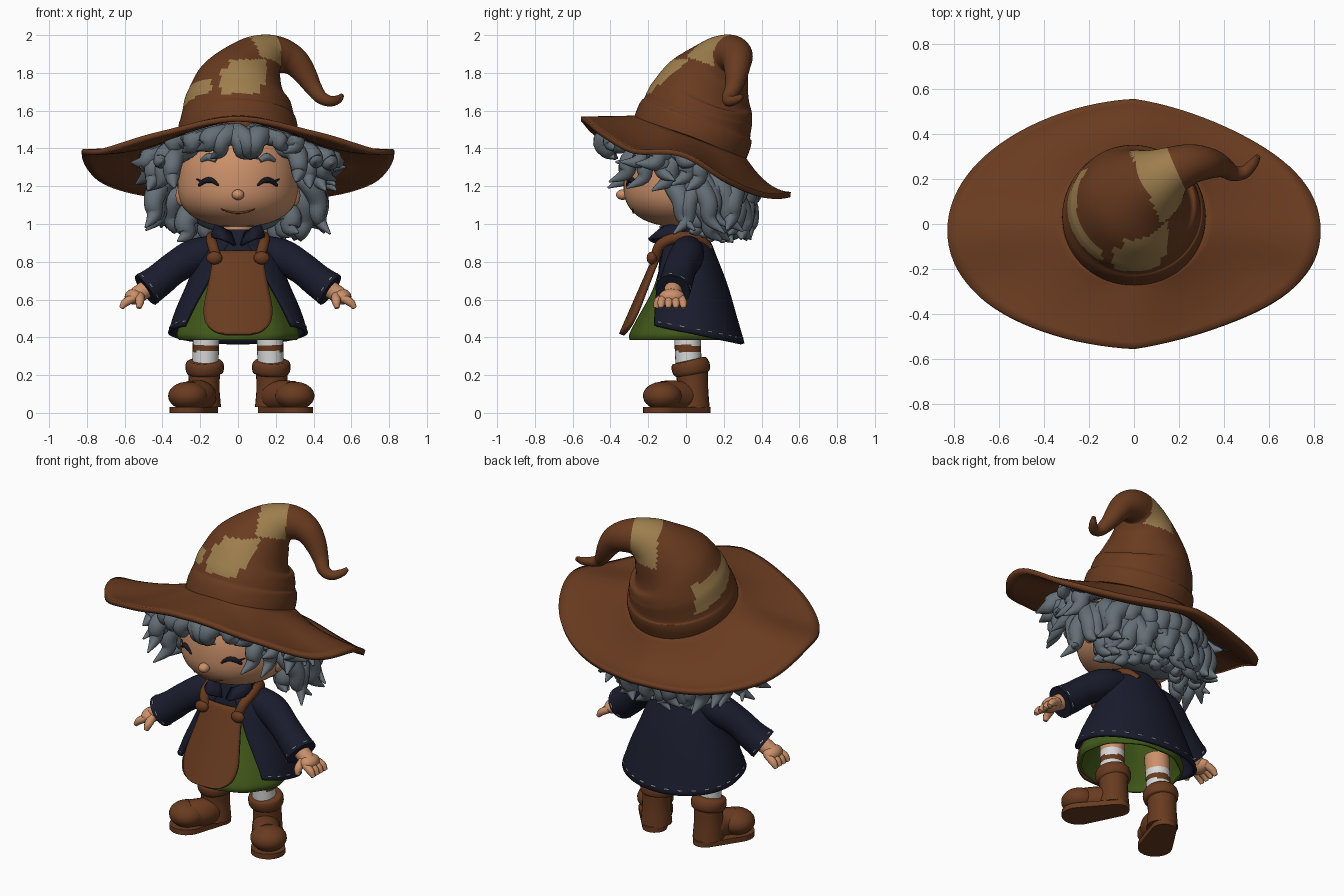
import bpy, bmesh, math, random
from math import sin, cos, pi, radians
from mathutils import Vector

if "Cube" in bpy.data.objects:
    bpy.data.objects.remove(bpy.data.objects["Cube"])

random.seed(4)


def material(name, rgb):
    m = bpy.data.materials.new(name)
    m.diffuse_color = (*rgb, 1)
    m.use_nodes = True
    m.node_tree.nodes["Principled BSDF"].inputs["Base Color"].default_value = m.diffuse_color
    return m


BROWN = material("leather brown", (0.14, 0.043, 0.014))
BEIGE = material("patch beige", (0.34, 0.21, 0.075))
SKIN = material("skin", (0.60, 0.28, 0.145))
GREY = material("hair grey", (0.13, 0.16, 0.185))
NAVY = material("coat navy", (0.010, 0.0115, 0.026))
GREEN = material("dress green", (0.053, 0.098, 0.010))
WHITE = material("sock white", (0.68, 0.68, 0.68))
DARK = material("eye dark", (0.01, 0.009, 0.014))


def spline(pts, per):
    """Catmull-Rom samples through tuples of any length."""
    p = [Vector(q) for q in pts]
    p = [2 * p[0] - p[1]] + p + [2 * p[-1] - p[-2]]
    out = []
    for i in range(1, len(p) - 2):
        a, b, c, d = p[i - 1:i + 3]
        for t in [k / per for k in range(per)]:
            out.append(0.5 * (2 * b + (c - a) * t + (2 * a - 5 * b + 4 * c - d) * t * t
                              + (3 * b - a - 3 * c + d) * t ** 3))
    return out + [p[-2]]


def make(name, grids, mats, closed=True, cap=True, rule=None, thick=0):
    """Skin one or more grids of points (lists of rows) into one object."""
    bm = bmesh.new()
    for rows in grids:
        vs = [[bm.verts.new(q) for q in r] for r in rows]
        n = len(rows[0])
        for r, s in zip(vs, vs[1:]):
            for j in range(n if closed else n - 1):
                k = (j + 1) % n
                bm.faces.new((r[j], r[k], s[k], s[j]))
        if cap:
            bm.faces.new(vs[0][::-1])
            bm.faces.new(vs[-1])
    return finish(name, bm, mats, rule, thick)


def finish(name, bm, mats, rule=None, thick=0):
    for f in bm.faces:
        f.smooth = True
        if rule:
            f.material_index = rule(f.calc_center_median())
    me = bpy.data.meshes.new(name)
    bm.to_mesh(me)
    bm.free()
    me.set_sharp_from_angle(angle=radians(50))
    for m in mats if isinstance(mats, list) else [mats]:
        me.materials.append(m)
    ob = bpy.data.objects.new(name, me)
    bpy.context.collection.objects.link(ob)
    if thick:
        ob.modifiers.new("thickness", "SOLIDIFY").thickness = thick


def tube(pts, radii, per=5, segs=16):
    """Rows of rings swept along a smooth path."""
    s = spline([(*p, r) for p, r in zip(pts, radii)], per)
    c = [q.to_3d() for q in s]
    u, rows = None, []
    for i, q in enumerate(s):
        t = (c[min(i + 1, len(c) - 1)] - c[max(i - 1, 0)]).normalized()
        u = t.orthogonal() if u is None else u - t * u.dot(t)
        u.normalize()
        v = t.cross(u)
        rows.append([c[i] + (u * cos(2 * pi * j / segs) + v * sin(2 * pi * j / segs)) * max(q[3], 0.002)
                     for j in range(segs)])
    return rows


def lathe(sections, wave=0):
    """Rows of ellipses from (z, rx, ry, centre y)."""
    return [[(rx * sin(a) * (1 + wave * cos(9 * a)), cy - ry * cos(a) * (1 + wave * cos(9 * a)), z)
             for a in [pi * j / 24 for j in range(48)]] for z, rx, ry, cy in spline(sections, 5)]


def ellipsoid(name, loc, size, mat):
    bm = bmesh.new()
    bmesh.ops.create_uvsphere(bm, u_segments=24, v_segments=16, radius=1)
    for v in bm.verts:
        v.co = Vector(loc) + Vector(a * b for a, b in zip(v.co, size))
    finish(name, bm, mat)


# Hat crown with drooping tail and sewn patches
CROWN = [(0, .01, 1.38, .305), (0, .03, 1.47, .318), (0, .045, 1.53, .313), (0, .06, 1.575, .297),
         (.005, .08, 1.64, .285), (.02, .11, 1.72, .25), (.06, .155, 1.80, .195), (.115, .20, 1.865, .145),
         (.18, .24, 1.895, .108), (.25, .265, 1.885, .09), (.31, .27, 1.85, .075), (.36, .265, 1.785, .06),
         (.40, .25, 1.72, .045), (.44, .225, 1.67, .035), (.49, .23, 1.65, .028), (.53, .27, 1.66, .022),
         (.55, .30, 1.68, .012)]


def patch(c):
    x, y, z = c
    front = y < .1 and -.095 < x < .15 and 1.69 < z < 1.87 and not (x < -.05 and z > 1.83) \
        and not (x > .11 and z < 1.74)
    side = x < -.14 and -.17 < y < .24 and abs(z - 1.72 + .35 * (y + .1)) < .05 + .12 * (y + .1)
    top = z > 1.87 - .35 * (y - .05) and abs(x - .055 - .43 * (.35 - y)) < .085
    return int(front or side or top)


make("hat_crown", [tube([p[:3] for p in CROWN], [p[3] for p in CROWN], 7, 96)], [BROWN, BEIGE], rule=patch)

# Wide hat brim, raised at the front and low at the back
EDGE = [q[0] for q in spline([(z, 0) for z in (1.49, 1.57, 1.49, 1.40, 1.385, 1.24, 1.165, 1.17, 1.165)], 8)][8:57]


def brim_point(a, t):
    """Point on the brim at angle a, t = 0 at the crown and 1 at the edge."""
    x0, y0 = .30 * sin(a), .03 - .28 * cos(a)
    pinch = 1 - (.11 if sin(a) > 0 else .04) * abs(sin(2 * a))
    x1, y1 = .828 * sin(a), -.555 * cos(a) * pinch - .03 * sin(a) ** 2
    k = abs((a + pi) % (2 * pi) - pi) / pi * 48
    i = min(int(k), 47)
    z0, z1 = 1.48 - .38 * y0, EDGE[i] + (EDGE[i + 1] - EDGE[i]) * (k - i)
    return Vector((x0 + (x1 - x0) * t, y0 + (y1 - y0) * t, z0 + (z1 - z0) * (1 - (1 - t) ** 2)))


make("hat_brim", [[[brim_point(pi * j / 48, 1 - i / 10) for j in range(96)] for i in range(11)]], BROWN,
     cap=False, thick=.028)


# Head
def head_factor(z):
    d = abs(z - 1.2) / (.32 if z > 1.2 else .215)
    return max(.00001, 1 - d ** 2.4) ** (1 / 2.4)


def on_face(x, z):
    return (x, -.02 - .31 * math.sqrt(max(0, head_factor(z) ** 2 - (x / .32) ** 2)), z)


heights = [1.2 + sin(pi * (i - 16) / 32) * (.32 if i > 16 else .215) for i in range(33)]
make("head", [[[(.32 * head_factor(z) * sin(a), -.02 - .31 * head_factor(z) * cos(a), z)
                for a in [pi * j / 24 for j in range(48)]] for z in heights]], SKIN)
make("neck", [tube([(0, .01, .88), (0, .01, 1.05)], [.08, .08])], SKIN)
ellipsoid("nose", (0, -.335, 1.155), (.032, .035, .028), SKIN)
make("mouth", [tube([on_face(x / 100, 1.06 + 2.5 * (x / 100) ** 2) for x in range(-9, 10, 3)],
                    [.003, .005, .006, .006, .006, .005, .003], 4, 8)], BROWN)
for s, side in ((-1, "left"), (1, "right")):
    ellipsoid(side + "_ear", (s * .30, -.03, 1.15), (.03, .04, .055), SKIN)
    make(side + "_eye", [tube([on_face(s * (.155 + u), 1.233 - 11 * u * u) for u in (-.052, -.025, 0, .025, .052)],
                              [.005, .012, .015, .014, .008], 4, 8),
                         tube([on_face(s * .185, 1.22), on_face(s * .22, 1.238)], [.010, .003], 3, 8)], DARK)
    make(side + "_eyebrow", [tube([on_face(s * x, z) for x, z in ((.115, 1.335), (.155, 1.355), (.195, 1.335))],
                                  [.012, .021, .010], 4, 8)], GREY)

# Hair: layered wavy locks over a solid mass, kept under the brim
ellipsoid("hair_mass", (0, .11, 1.18), (.33, .20, .235), GREY)
LAYERS = [  # start angle, end angle, count, (radius, height) from root to tip
    (3, 12, 2, [(.22, 1.49), (.36, 1.48), (.43, 1.43), (.41, 1.37), (.38, 1.33)]),
    (18, 47, 4, [(.22, 1.50), (.36, 1.48), (.43, 1.46), (.44, 1.43), (.43, 1.405)]),
    (52, 104, 6, [(.25, 1.40), (.38, 1.38), (.45, 1.32), (.46, 1.25), (.52, 1.20)]),
    (60, 110, 5, [(.28, 1.40), (.38, 1.40), (.47, 1.37), (.51, 1.33), (.56, 1.33)]),
    (84, 130, 6, [(.28, 1.27), (.39, 1.22), (.44, 1.12), (.44, 1.03), (.50, .96)]),
    (104, 178, 8, [(.25, 1.30), (.36, 1.24), (.40, 1.16), (.38, 1.10), (.42, 1.05)]),
    (112, 178, 8, [(.27, 1.20), (.36, 1.13), (.39, 1.04), (.38, .98), (.41, .94)]),
    (105, 176, 6, [(.18, 1.12), (.25, 1.08), (.28, 1.02), (.27, .96), (.31, .93)])]
locks = []
for a0, a1, n, prof in LAYERS:
    for s in (-1, 1):
        for i in range(n):
            a = radians(a0 + (a1 - a0) * i / (n - 1) + random.uniform(-3, 3))
            curl, drop, push = random.choice((-1, 1)), random.uniform(-.03, .03), random.uniform(.95, 1.05)
            pts = []
            for k, (r, z) in enumerate(prof):
                b = a + curl * (0, -.07, .05, .07, .22)[k]
                y = -r * cos(b) * push
                pts.append((s * r * sin(b) * push, y * (.85 if y > 0 else 1), z + drop * k / 4))
            w = random.uniform(.88, 1.12)
            rows = tube(pts, [.035 * w, .058 * w, .054 * w, .04 * w, .005], 4, 10)
            for p in [p for r in rows for p in r]:
                ang = math.atan2(p.x / .83, -p.y / .555)
                inner, outer = brim_point(ang, 0), brim_point(ang, 1)
                t = (p.xy.length - inner.xy.length) / (outer.xy.length - inner.xy.length)
                p.z = min(p.z, brim_point(ang, min(1, max(0, t))).z - .036)
            locks.append(rows)
make("hair_locks", locks, GREY)

# Open coat with squarish front corners, and shirt front
coat = []
for z, rx, ry, cy, gap, e in spline([(.43, .37, .27, .04, 45, .72), (.55, .33, .24, .03, 40, .8),
                                     (.70, .265, .20, .02, 33, .9), (.83, .215, .155, .01, 26, 1),
                                     (.91, .15, .12, .01, 15, 1), (.96, .09, .09, 0, 10, 1)], 5):
    row = []
    for a in [radians(gap + (180 - gap) * j / 30) for j in range(61)]:
        k = e if cos(a) > 0 else 1
        x = math.copysign(abs(sin(a)) ** k, sin(a)) * rx
        y = cy - ry * math.copysign(abs(cos(a)) ** k, cos(a))
        row.append((x, y, z - .2 * y * max(0, .96 - z) / .53))
    coat.append(row)
make("coat", [coat], NAVY, closed=False, cap=False, thick=.02)
make("shirt", [lathe([(.70, .17, .15, 0), (.85, .16, .135, 0), (.97, .09, .09, 0)])], NAVY)

# Dress and apron
make("dress", [lathe([(.385, .31, .265, -.03), (.42, .322, .265, -.03), (.50, .29, .235, -.02), (.65, .22, .175, 0),
                      (.80, .15, .13, 0)], .015)], GREEN, cap=False, thick=.015)
apron = []
for z, w in spline([(.42, .07), (.435, .125), (.475, .17), (.55, .183), (.65, .165), (.75, .145), (.86, .13)], 4):
    apron.append([(w * k / 8, -.17 - .44 * (.84 - z) + .9 * (w * k / 8) ** 2, z) for k in range(-8, 9)])
make("apron", [apron], BROWN, closed=False, cap=False, thick=.025)
stitches = [tube([r0, r1], [.0035, .0035], 1, 6) for r0, r1 in zip(coat[1][2::3], coat[1][3::3])]

for s, side in ((-1, "left"), (1, "right")):
    # Pointed collar flap
    low = spline([(s * .01, -.14, .89), (s * .085, -.20, .925), (s * .15, -.06, .93), (s * .0, .11, .93)], 4)[::s]
    high = spline([(s * .035, -.12, .96), (s * .085, -.13, .985), (s * .12, -.05, 1.0), (s * .0, .09, .985)], 4)[::s]
    make(side + "_collar", [[low, high]], NAVY, closed=False, cap=False, thick=.015)
    # Apron strap over the shoulder
    make(side + "_strap", [tube([(s * .11, -.165, .81), (s * .135, -.135, .89), (s * .14, -.04, .93),
                                 (s * .11, .06, .925), (s * .07, .125, .87)], [.026, .028, .028, .028, .022])], BROWN)
    ellipsoid(side + "_strap_knot", (s * .125, -.18, .82), (.042, .028, .034), BROWN)

    # Sleeve, hand and fingers
    sleeve = tube([(s * .14, .01, .855), (s * .24, 0, .825), (s * .34, -.03, .765), (s * .42, -.05, .70),
                   (s * .49, -.07, .65)], [.085, .092, .086, .088, .094], 5, 24)
    make(side + "_sleeve", [sleeve], NAVY)
    stitches += [tube(sleeve[-2][j:j + 2], [.0035, .0035], 1, 6) for j in range(0, 22, 3)]
    make(side + "_wrist", [tube([(s * .45, -.06, .68), (s * .54, -.075, .62)], [.05, .045])], SKIN)
    ellipsoid(side + "_palm", (s * .55, -.075, .615), (.05, .068, .042), SKIN)
    fingers = [tube([(s * .55, -.075 + .035 * k, .61), (s * .595, -.075 + .042 * k, .585),
                     (s * .618, -.075 + .045 * k, .555)], [.022, .022, .012], 4, 10) for k in (-1.3, -.4, .5, 1.4)]
    fingers.append(tube([(s * .52, -.10, .62), (s * .52, -.145, .59), (s * .525, -.16, .555)], [.026, .024, .013], 4, 10))
    make(side + "_fingers", fingers, SKIN)

    # Leg with striped sock
    make(side + "_leg", [tube([(s * .175, .015, .2), (s * .165, .005, .5)], [.068, .072], 30, 24)],
         [WHITE, BROWN, SKIN], rule=lambda c: 0 if c.z < .325 else 1 if c.z < .358 else 0 if c.z < .40 else 2)

    # Boot: shaft, rolled cuff, foot, round toe and sole
    make(side + "_boot_shaft", [tube([(s * .18, .035, .03), (s * .18, .035, .14), (s * .178, .03, .24)],
                                     [.09, .082, .086], 5, 24)], BROWN)
    make(side + "_boot_cuff", [tube([(s * .178, .03, .20), (s * .178, .028, .215), (s * .176, .025, .245),
                                     (s * .175, .022, .27), (s * .175, .02, .28)],
                                    [.08, .097, .102, .095, .075], 4, 24)], BROWN)
    toe = .265 if s < 0 else .30
    make(side + "_boot_foot", [tube([(s * .17, .08, .08), (s * .19, .01, .085), (s * (toe - .06), -.06, .09),
                                     (s * (toe - .01), -.12, .09)], [.055, .078, .082, .08], 5, 20)], BROWN)
    ellipsoid(side + "_boot_toe", (s * toe, -.125, .09), (.105, .103, .075), BROWN)
    bm = bmesh.new()
    for cx, cy, r in ((.175, .06, .07), (toe, -.13, .098)):
        for j in range(24):
            for z in (0, .032):
                bm.verts.new((s * (cx + r * cos(j * pi / 12)), cy + r * sin(j * pi / 12), z))
    bmesh.ops.convex_hull(bm, input=bm.verts)
    bmesh.ops.delete(bm, geom=[v for v in bm.verts if not v.link_faces], context="VERTS")
    finish(side + "_boot_sole", bm, BROWN)

make("hem_stitches", stitches, WHITE)
